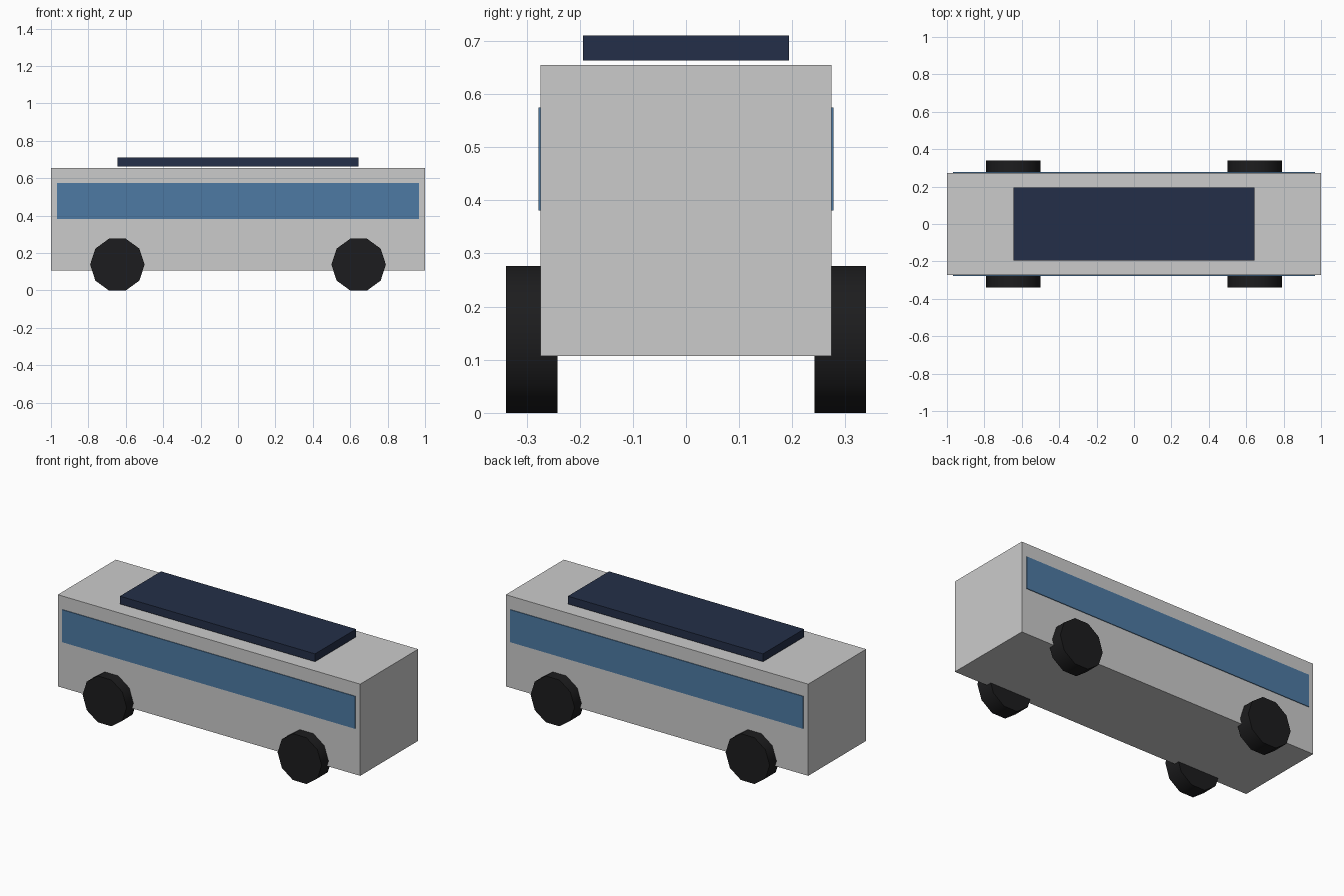
import bpy
import math

if "Cube" in bpy.data.objects:
    bpy.data.objects.remove(bpy.data.objects["Cube"])


def material(name, color):
    mat = bpy.data.materials.new(name)
    mat.diffuse_color = (*color, 1)
    mat.use_nodes = True
    mat.node_tree.nodes["Principled BSDF"].inputs["Base Color"].default_value = mat.diffuse_color
    return mat


def box(name, center, size, mat=None):
    bpy.ops.mesh.primitive_cube_add(size=1, location=center)
    obj = bpy.context.object
    obj.name = name
    obj.scale = size
    bpy.ops.object.transform_apply(location=False, rotation=False, scale=True)
    if mat:
        obj.data.materials.append(mat)
    return obj


def wheel(name, center, radius, width, mat):
    # Ten-sided wheel on a sideways axle, standing on a flat facet
    bpy.ops.mesh.primitive_cylinder_add(vertices=10, radius=radius, depth=width, location=center,
                                        rotation=(math.pi / 2, 0, 0))
    obj = bpy.context.object
    obj.name = name
    bpy.ops.object.transform_apply(location=False, rotation=False, scale=False)
    # Turn about the axle so an edge midpoint faces down
    obj.rotation_euler = (math.pi / 2, math.pi / 2, 0)
    bpy.ops.object.transform_apply(location=False, rotation=True, scale=False)
    bpy.ops.object.shade_smooth_by_angle(angle=math.radians(40))
    obj.data.materials.append(mat)
    return obj


glass = material("glass_blue", (0.075, 0.195, 0.37))
navy = material("panel_navy", (0.017, 0.028, 0.065))
rubber = material("rubber_black", (0.012, 0.012, 0.013))

# Bus body
box("body", (0, 0, 0.381), (2.0, 0.548, 0.548))

# Roof panel, floating just above the roof
box("roof_panel", (0, 0, 0.687), (1.29, 0.388, 0.047), navy)

# Window strips and wheels on both sides
for side, s in (("right", -1), ("left", 1)):
    box(f"window_strip_{side}", (0, s * 0.273, 0.478), (1.936, 0.01, 0.194), glass)
    for end, x in (("front", 0.645), ("rear", -0.645)):
        wheel(f"wheel_{end}_{side}", (x, s * 0.2905, 0.1384), 0.1455, 0.097, rubber)
